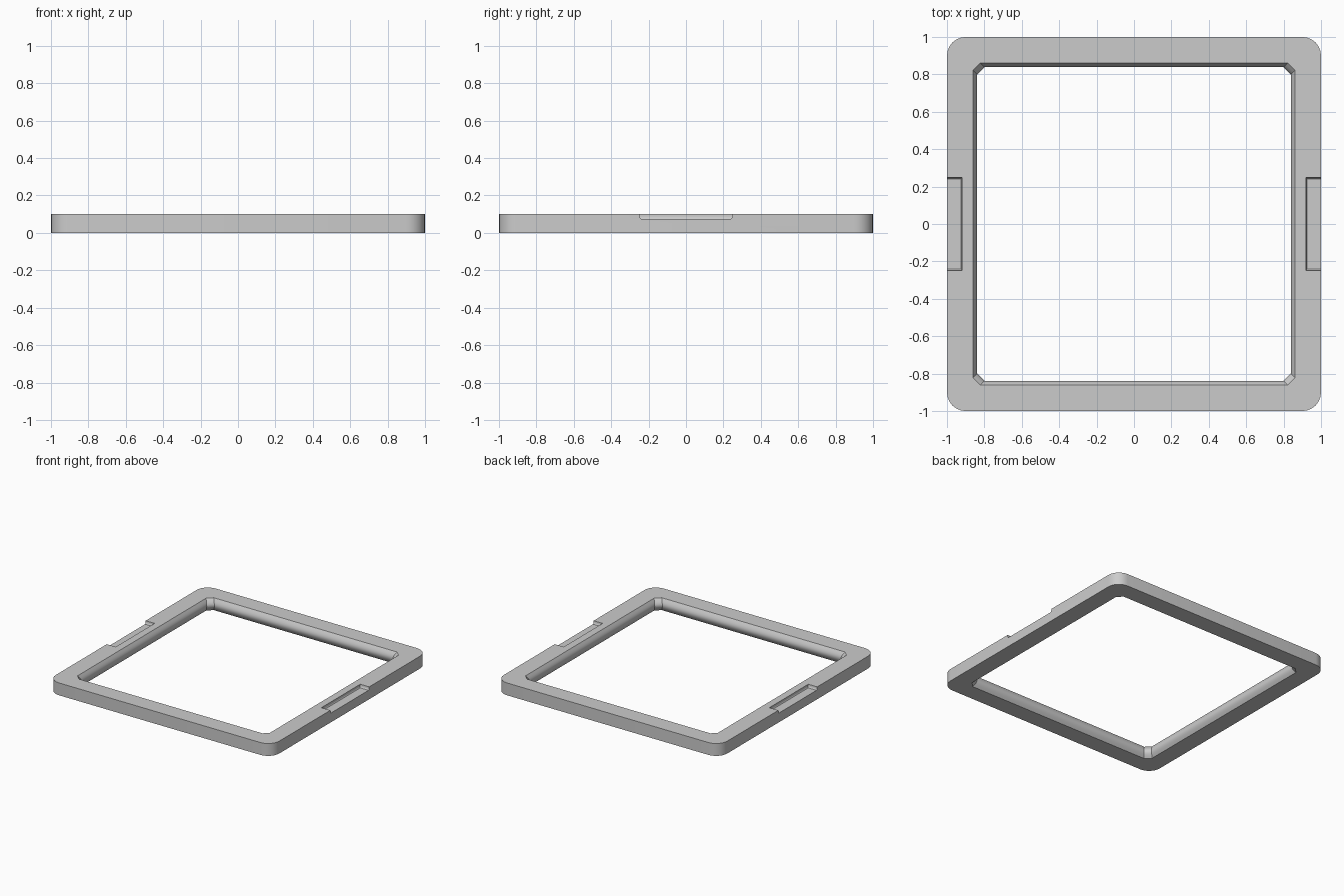
import bpy, bmesh
from math import pi, sin, cos

if "Cube" in bpy.data.objects:
    bpy.data.objects.remove(bpy.data.objects["Cube"])

H = 0.1  # frame height


def rounded_square(half, r, seg):
    pts = []
    for i, (sx, sy) in enumerate([(1, 1), (-1, 1), (-1, -1), (1, -1)]):
        for k in range(seg + 1):
            a = pi / 2 * (i + k / seg)
            pts.append((sx * (half - r) + r * cos(a), sy * (half - r) + r * sin(a)))
    return pts


def loft(name, rings):
    """Closed solid from a list of (outline, z) with equal point counts."""
    bm = bmesh.new()
    loops = [[bm.verts.new((x, y, z)) for x, y in pts] for pts, z in rings]
    n = len(loops[0])
    for a, b in zip(loops, loops[1:]):
        for i in range(n):
            j = (i + 1) % n
            bm.faces.new((a[i], a[j], b[j], b[i]))
    bm.faces.new(loops[0][::-1])
    bm.faces.new(loops[-1])
    bmesh.ops.recalc_face_normals(bm, faces=bm.faces)
    me = bpy.data.meshes.new(name)
    bm.to_mesh(me)
    bm.free()
    ob = bpy.data.objects.new(name, me)
    bpy.context.collection.objects.link(ob)
    return ob


def cut(target, cutter):
    cutter.hide_render = True
    mod = target.modifiers.new("cut", 'BOOLEAN')
    mod.operation = 'DIFFERENCE'
    mod.solver = 'EXACT'
    mod.object = cutter
    bpy.context.view_layer.objects.active = target
    bpy.ops.object.modifier_apply(modifier=mod.name)
    bpy.data.objects.remove(cutter)


def rect(x0, x1, y):
    return [(x0, -y), (x1, -y), (x1, y), (x0, y)]


# Outer body with rounded corners
outline = rounded_square(1.0, 0.1, 6)
frame = loft("frame", [(outline, 0), (outline, H)])

# Opening with clipped corners and a convex rounded inner wall
rings = [(rounded_square(0.861, 0.04, 1), -0.05)]
for k in range(9):
    t = k / 8
    rings.append((rounded_square(0.861 - 0.022 * sin(pi * t), 0.04, 1), H * t))
rings.append((rounded_square(0.861, 0.04, 1), H + 0.05))
cut(frame, loft("opening_cutter", rings))

# Shallow grip recesses on the left and right edges, softened at the floor
for s in (-1, 1):
    steps = [(0.240, 0.926, 0.075), (0.245, 0.922, 0.079),
             (0.248, 0.920, 0.086), (0.250, 0.920, 0.14)]
    cut(frame, loft("recess_cutter", [(rect(s * x, s * 1.1, y), z) for y, x, z in steps]))

# Smooth curved walls, crisp edges
bpy.ops.object.select_all(action='DESELECT')
frame.select_set(True)
bpy.context.view_layer.objects.active = frame
bpy.ops.object.shade_smooth_by_angle(angle=pi / 6)
